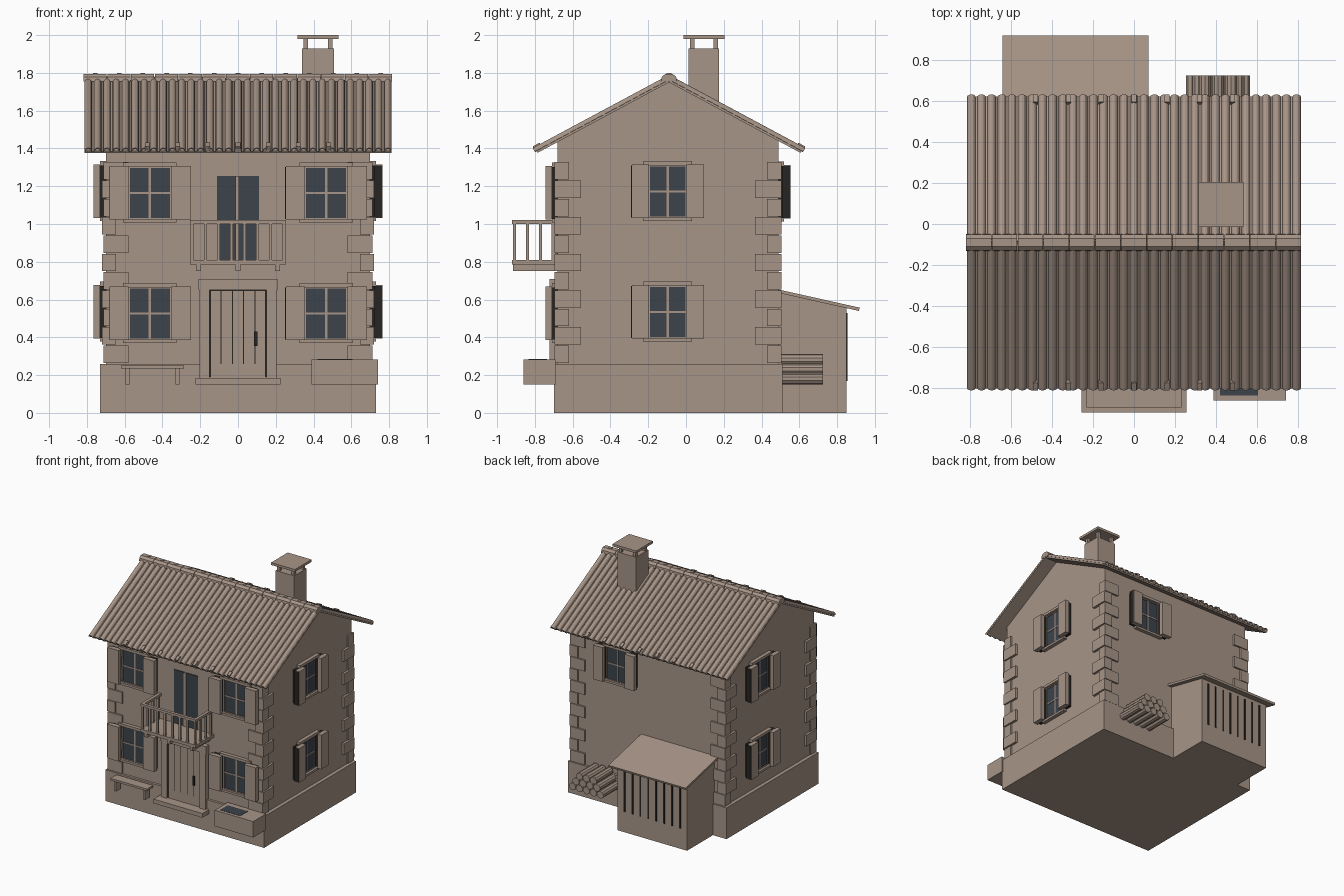
import bpy, bmesh, math
from mathutils import Matrix

if "Cube" in bpy.data.objects:
    bpy.data.objects.remove(bpy.data.objects["Cube"])


def material(name, rgb):
    m = bpy.data.materials.new(name)
    m.diffuse_color = (*rgb, 1)
    m.use_nodes = True
    m.node_tree.nodes["Principled BSDF"].inputs["Base Color"].default_value = m.diffuse_color
    return m


CLAY = material("clay brown", (0.39, 0.30, 0.245))
GLASS = material("dark glass", (0.045, 0.056, 0.071))
DARK = material("dark gap", (0.02, 0.018, 0.016))


def finish(bm, name, mat, M=None):
    if M:
        bm.transform(M)
    bmesh.ops.recalc_face_normals(bm, faces=bm.faces[:])
    me = bpy.data.meshes.new(name)
    bm.to_mesh(me)
    bm.free()
    me.materials.append(mat)
    ob = bpy.data.objects.new(name, me)
    bpy.context.collection.objects.link(ob)
    return ob


def boxes(name, spans, mat=CLAY, M=None):
    """One object from (x0, x1, y0, y1, z0, z1) spans."""
    bm = bmesh.new()
    for x0, x1, y0, y1, z0, z1 in spans:
        T = Matrix.Translation(((x0 + x1) / 2, (y0 + y1) / 2, (z0 + z1) / 2))
        S = Matrix.Diagonal((x1 - x0, y1 - y0, z1 - z0, 1))
        bmesh.ops.create_cube(bm, size=1, matrix=T @ S)
    return finish(bm, name, mat, M)


def prism(name, pts, x0, x1, mat=CLAY):
    """Extrude a (y, z) outline along x."""
    bm = bmesh.new()
    f = bm.faces.new([bm.verts.new((x0, y, z)) for y, z in pts])
    r = bmesh.ops.extrude_face_region(bm, geom=[f])
    bmesh.ops.translate(bm, vec=(x1 - x0, 0, 0),
                        verts=[v for v in r["geom"] if isinstance(v, bmesh.types.BMVert)])
    return finish(bm, name, mat)


# Body of the house
WX, FY, BY, RY = 0.70, -0.68, 0.49, -0.09
prism("walls", [(FY, 0.2), (BY, 0.2), (BY, 1.44), (RY, 1.755), (FY, 1.438)], -WX, WX)
boxes("plinth", [(-0.73, 0.73, -0.70, 0.51, 0, 0.26)])

# Corner stones, alternating long and short on each face
stones = []
for sx in (-1, 1):
    for cy, sy in ((FY - 0.015, 1), (BY + 0.015, -1)):
        for i in range(11):
            lx, ly = (0.14, 0.075) if i % 2 == 0 else (0.075, 0.14)
            z = 0.265 + i * 0.097
            out = 0.72 if i % 2 else 0.713
            xs = sorted((sx * out, sx * (0.72 - lx)))
            ys = sorted((cy, cy + sy * ly))
            stones.append((*xs, *ys, z, z + 0.092))
boxes("corner_stones", stones)


# Windows: local x runs along the wall, local -y points outward
def window(name, wx, wy, angle, zc, w, h, shutter=0.10):
    M = Matrix.Translation((wx, wy, 0)) @ Matrix.Rotation(math.radians(angle), 4, "Z")
    z0, z1, b = zc - h, zc + h, 0.006
    boxes(name + "_glass", [(-w, w, -0.006, 0.01, z0, z1)], GLASS, M)
    boxes(name + "_frame", [
        (-w, -w + b, -0.012, 0, z0, z1), (w - b, w, -0.012, 0, z0, z1),
        (-w, w, -0.012, 0, z0, z0 + b), (-w, w, -0.012, 0, z1 - b, z1),
        (-0.006, 0.006, -0.010, 0, z0, z1), (-w, w, -0.010, 0, zc - 0.005, zc + 0.005)], CLAY, M)
    boxes(name + "_lintel_and_sill", [(-w - 0.03, w + 0.03, -0.03, 0, z1, z1 + 0.022),
                                      (-w - 0.03, w + 0.03, -0.03, 0, z0 - 0.018, z0)], CLAY, M)
    # shutters stand off the wall on a dark backing, with a dark outer edge on the left leaf
    leaf, back = w + shutter, w + shutter - 0.015
    boxes(name + "_shutters", [(-leaf + 0.003, -w, -0.064, -0.03, z0 - 0.004, z1 + 0.004),
                               (w, leaf, -0.064, -0.03, z0 - 0.004, z1 + 0.004)], CLAY, M)
    boxes(name + "_shutter_backing", [(w + 0.015, back, -0.0305, 0, z0, z1),
                                      (-back, -w - 0.015, -0.0305, 0, z0, z1),
                                      (-leaf, -leaf + 0.004, -0.063, -0.02, z0, z1)], DARK, M)


for floor, zc in (("lower", 0.527), ("upper", 1.165)):
    for side, s in (("left", -1), ("right", 1)):
        window(f"{floor}_front_{side}_window", s * 0.467, FY, 0, zc, 0.112, 0.138, 0.105)
    window(f"{floor}_right_window", WX, -0.097, 90, zc + 0.008, 0.10, 0.138, 0.093)
    window(f"{floor}_left_window", -WX, 0.04, -90, zc + 0.008, 0.10, 0.138, 0.093)
window("back_window", 0.28, BY, 180, 1.17, 0.10, 0.138, 0.09)

# Front door with surround, plank gaps, handle and step
boxes("door", [(-0.15, 0.15, -0.708, FY, 0.185, 0.65)])
boxes("door_surround", [(-0.205, -0.15, -0.722, FY, 0.185, 0.65), (0.15, 0.205, -0.722, FY, 0.185, 0.65),
                        (-0.21, 0.21, -0.722, FY, 0.65, 0.71)])
gaps = [(x - 0.003, x + 0.003, -0.711, -0.705, 0.26, 0.645) for x in (-0.09, -0.03, 0.03, 0.09)]
gaps += [(s * 0.147 - 0.003, s * 0.147 + 0.003, -0.711, -0.705, 0.19, 0.65) for s in (-1, 1)]
boxes("door_gaps", gaps + [(-0.15, 0.15, -0.711, -0.705, 0.645, 0.65)], DARK)
boxes("door_handle", [(0.085, 0.102, -0.722, -0.705, 0.355, 0.43)], DARK)
boxes("door_step", [(-0.225, 0.225, -0.79, -0.68, 0.15, 0.185)])

# Balcony and its glazed door
boxes("balcony_glass", [(-0.11, 0.11, FY - 0.006, FY, 0.80, 1.255)], GLASS)
boxes("balcony_door_frame", [(-0.014, 0.006, FY - 0.014, FY, 0.80, 1.255)])
boxes("balcony_floor", [(-0.255, 0.255, -0.92, FY, 0.785, 0.81)])
boxes("balcony_brackets", [(x - 0.013, x + 0.013, -0.915, FY, 0.75, 0.787) for x in (-0.21, 0, 0.21)])
rails = [(-0.255, 0.255, -0.92, -0.895, 1.0, 1.02)]
rails += [(s * 0.2425 - 0.0125, s * 0.2425 + 0.0125, -0.92, FY, 1.0, 1.02) for s in (-1, 1)]
posts = [(-0.2425 + i * 0.485 / 7, -0.908) for i in range(8)]
posts += [(s * 0.2425, y) for s in (-1, 1) for y in (-0.84, -0.77, -0.705)]
boxes("balcony_railing", rails + [(x - 0.008, x + 0.008, y - 0.008, y + 0.008, 0.80, 1.005)
                                  for x, y in posts])

# Bench and trough
boxes("bench", [(-0.62, -0.285, -0.79, -0.71, 0.235, 0.252)] +
      [(x - 0.01, x + 0.01, -0.78, -0.72, 0.15, 0.236) for x in (-0.585, -0.32)])
boxes("trough", [(0.388, 0.742, -0.86, -0.69, 0.15, 0.283)])
boxes("trough_water", [(0.42, 0.605, -0.835, -0.735, 0.278, 0.285)], GLASS)

# Roof: deck, ripple tiles and eave hooks for both slopes
HALF, RZ, EZ, RX = 0.705, 1.75, 1.372, 0.818
length = math.hypot(HALF, RZ - EZ)
pitch = math.atan2(RZ - EZ, HALF)
COLS = 33
step = 2 * RX / COLS
for side, turn in (("front", 0), ("back", 180)):
    M = (Matrix.Translation((0, RY, RZ)) @ Matrix.Rotation(math.radians(turn), 4, "Z")
         @ Matrix.Rotation(pitch, 4, "X"))
    boxes(side + "_roof_deck", [(-RX + 0.005, RX - 0.005, -length + 0.01, 0.0, 0, 0.012)], CLAY, M)
    bm = bmesh.new()
    r, prev = 0.020, None
    for c in range(COLS):
        cx = -RX + (c + 0.5) * step
        for k in range(7):
            a = math.pi * (1 - k / 6)
            x, z = cx + r * math.cos(a), 0.013 + 0.022 * math.sin(a)
            pair = [bm.verts.new((x, -length, z)), bm.verts.new((x, 0.0, z))]
            if prev:
                bm.faces.new((prev[0], pair[0], pair[1], prev[1]))
            prev = pair
    tiles = finish(bm, side + "_roof_tiles", CLAY, M)
    sol = tiles.modifiers.new("thickness", "SOLIDIFY")
    sol.thickness = 0.005
    sol.offset = -1
    boxes(side + "_eave_hooks", [(i * 0.16 - 0.012, i * 0.16 + 0.012, -length + 0.004, -length + 0.045,
                                  0.01, 0.042) for i in range(-3, 4)], CLAY, M)

# Ridge caps with small studs
seg = 2 * RX / 13
cap = [(-0.042, 1.755), (-0.038, 1.778), (-0.02, 1.795), (0.02, 1.795), (0.038, 1.778), (0.042, 1.755)]
for i in range(13):
    prism("ridge_cap", [(RY + y, z) for y, z in cap], -RX + i * seg, -RX + (i + 1) * seg - 0.003)
boxes("ridge_studs", [(-RX + (i + 0.5) * seg - 0.012, -RX + (i + 0.5) * seg + 0.012,
                       RY - 0.012, RY + 0.012, 1.79, 1.799) for i in range(13)])

# Chimney with a raised cap
boxes("chimney", [(0.338, 0.508, 0.013, 0.175, 1.5, 1.93)])
boxes("chimney_posts", [(x - 0.012, x + 0.012, y - 0.012, y + 0.012, 1.93, 1.982)
                        for x in (0.358, 0.488) for y in (0.033, 0.157)])
boxes("chimney_cap", [(0.315, 0.533, -0.014, 0.204, 1.98, 2.0)])

# Lean-to shed at the back, with dark gaps between its boards
prism("shed", [(0.48, 0), (0.85, 0), (0.85, 0.56), (0.48, 0.64)], -0.605, 0.035)
prism("shed_roof", [(0.49, 0.635), (0.915, 0.54), (0.92, 0.557), (0.49, 0.653)], -0.64, 0.07)
boxes("shed_gaps", [(x - 0.007, x + 0.007, 0.847, 0.854, 0.17, 0.53)
                    for x in (-0.54 + i * 0.51 / 7 for i in range(8))], DARK)

# Stack of logs
bm = bmesh.new()
for row in range(3):
    for i in range(5 - row):
        T = Matrix.Translation((0.282 + row * 0.032 + i * 0.064, 0.615, 0.18 + row * 0.0505))
        bmesh.ops.create_cone(bm, cap_ends=True, segments=10, radius1=0.03, radius2=0.03, depth=0.22,
                              matrix=T @ Matrix.Rotation(math.pi / 2, 4, "X"))
finish(bm, "log_stack", CLAY)
